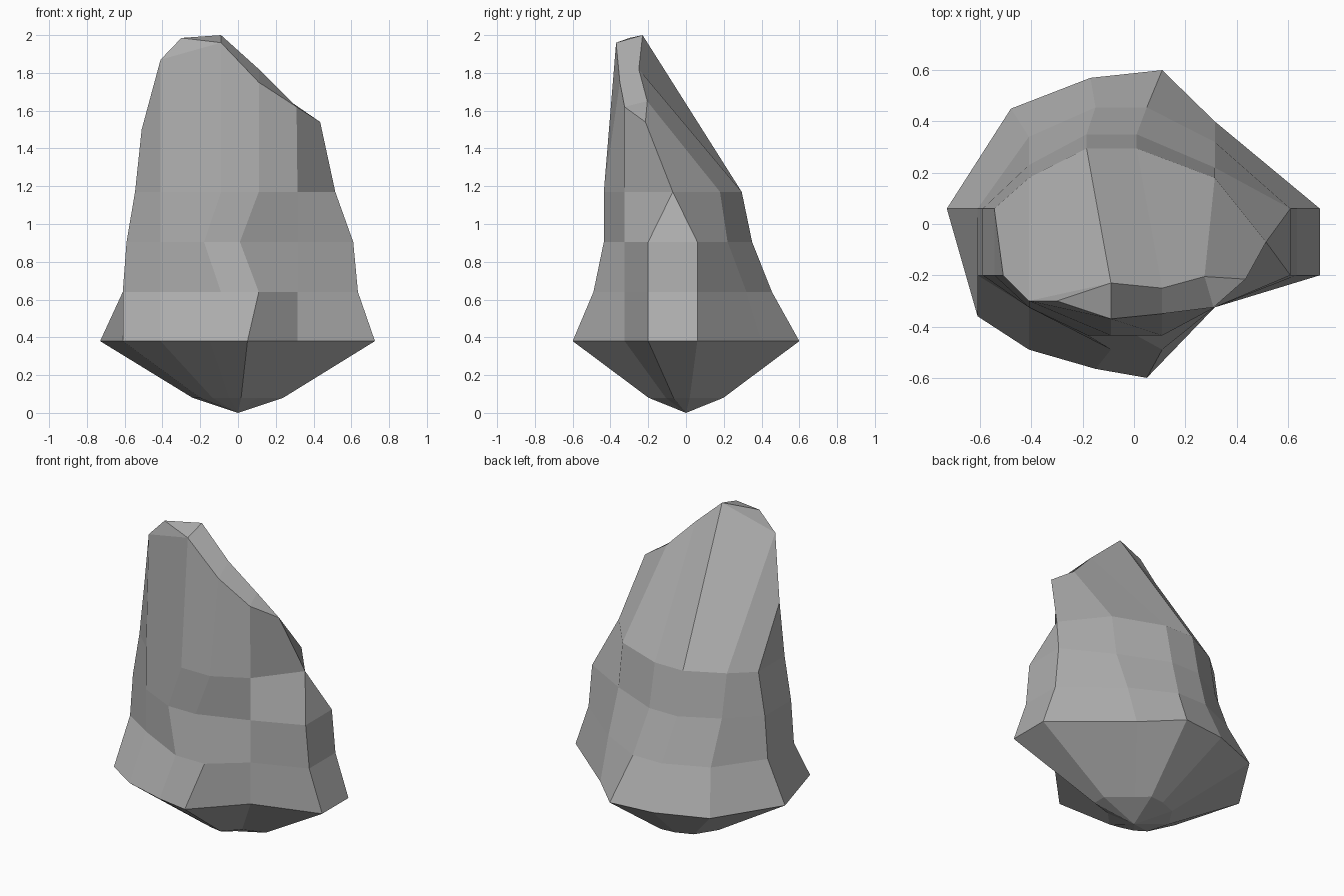
import bpy
import bmesh

default_cube = bpy.data.objects.get("Cube")
if default_cube:
    bpy.data.objects.remove(default_cube, do_unlink=True)

# Heights of the four side rings, widest ring first
RING_HEIGHTS = (0.38, 0.64, 0.905, 1.17)

# Chipped peak corners
shoulder = (-0.51, -0.2, 1.5)
left_chip = (-0.41, -0.3, 1.87)
crest = (-0.3, -0.3, 1.985)
peak = (-0.09, -0.23, 2.0)
front_peak = (-0.09, -0.37, 1.96)
back_notch = (0.11, -0.25, 1.82)
front_notch = (0.11, -0.35, 1.75)
back_ledge = (0.275, -0.205, 1.65)
front_ledge = (0.31, -0.325, 1.62)
tip = (0.435, -0.215, 1.54)

# Vertical columns around the rock: x values up the side, y values up the side, top corner
COLUMNS = (
    ((-0.73, -0.61, -0.59, -0.545), (0.06,) * 4, shoulder),
    ((-0.48, -0.41, -0.41, -0.41), (0.45, 0.34, 0.23, 0.18), left_chip),
    ((-0.17, -0.15, -0.185, -0.185), (0.57, 0.455, 0.35, 0.295), peak),
    ((0.11, 0.05, 0.01, 0.01), (0.6, 0.455, 0.35, 0.295), back_notch),
    ((0.315,) * 4, (0.4, 0.32, 0.22, 0.18), back_ledge),
    ((0.725, 0.635, 0.61, 0.515), (0.06, 0.06, 0.06, -0.07), tip),
    ((0.725, 0.635, 0.61, 0.515), (-0.2, -0.2, -0.2, -0.07), tip),
    ((0.315,) * 4, (-0.325,) * 4, front_ledge),
    ((0.05, 0.11, 0.01, 0.11), (-0.6, -0.49, -0.435, -0.435), front_notch),
    ((-0.15, -0.09, -0.18, -0.09), (-0.565, -0.49, -0.435, -0.435), front_peak),
    ((-0.41,) * 4, (-0.49, -0.325, -0.325, -0.325), left_chip),
    ((-0.61, -0.61, -0.59, -0.545), (-0.36, -0.2, -0.2, -0.2), shoulder),
)

# Top facets that close the peak
CAP_FACETS = (
    (peak, back_notch, front_notch, front_peak),
    (back_notch, back_ledge, front_ledge, front_notch),
    (back_ledge, tip, front_ledge),
    (left_chip, peak, crest),
    (crest, peak, front_peak),
    (left_chip, crest, front_peak),
)


def add_facet(bm, corners):
    """Make one facet, skipping corners that coincide."""
    unique = list(dict.fromkeys(corners))
    if len(unique) > 2:
        bm.faces.new([bm.verts.new(corner) for corner in unique])


def column_points(column):
    """Underside point, side points and top corner of one column."""
    xs, ys, top = column
    side = list(zip(xs, ys, RING_HEIGHTS))
    under = (xs[0] * 0.33, ys[0] * 0.33, 0.08)
    return [(0, 0, 0), under] + side + [top]


# Sides and underside
bm = bmesh.new()
columns = [column_points(column) for column in COLUMNS]
for index, current in enumerate(columns):
    previous = columns[index - 1]
    for low in range(len(current) - 1):
        high = low + 1
        add_facet(bm, (previous[low], current[low], current[high], previous[high]))

# Peak
for facet in CAP_FACETS:
    add_facet(bm, facet)

bmesh.ops.remove_doubles(bm, verts=bm.verts, dist=0.0005)
bmesh.ops.recalc_face_normals(bm, faces=bm.faces)

mesh = bpy.data.meshes.new("rock")
bm.to_mesh(mesh)
bm.free()
rock = bpy.data.objects.new("rock", mesh)
bpy.context.collection.objects.link(rock)

# Stone colour
stone = bpy.data.materials.new("grey_stone")
stone.use_nodes = True
colour = (0.42, 0.42, 0.42, 1)
stone.diffuse_color = colour
stone.node_tree.nodes["Principled BSDF"].inputs["Base Color"].default_value = colour
mesh.materials.append(stone)
